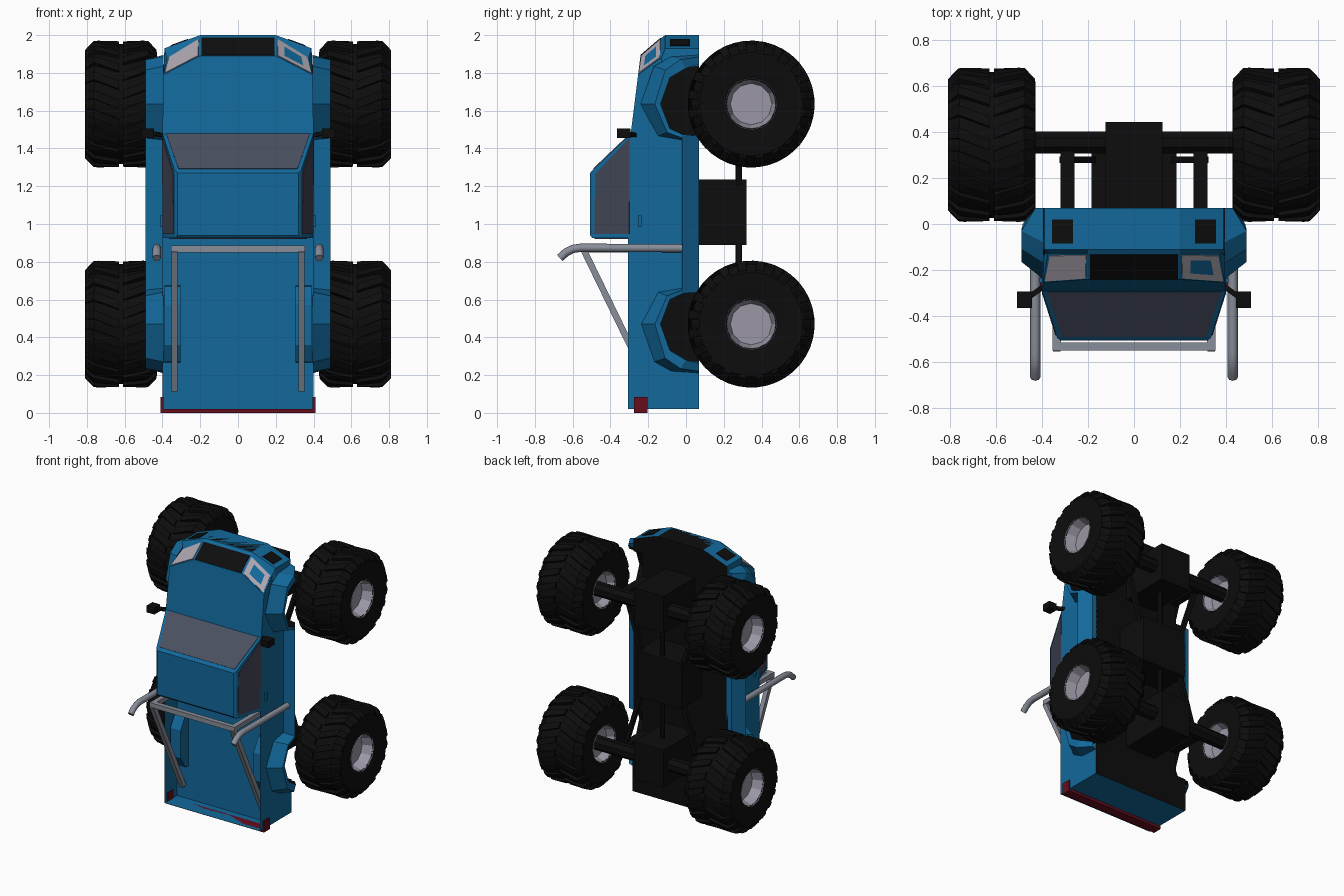
import bpy, bmesh
from math import cos, sin, pi
from mathutils import Vector, Matrix

if "Cube" in bpy.data.objects:
    bpy.data.objects.remove(bpy.data.objects["Cube"])


def mat(name, r, g, b):
    m = bpy.data.materials.new(name)
    m.diffuse_color = (r, g, b, 1)
    m.use_nodes = True
    m.node_tree.nodes["Principled BSDF"].inputs["Base Color"].default_value = m.diffuse_color
    return m


BLUE = mat("blue_paint", .006, .14, .33)
BLACK = mat("black_rubber", .004, .004, .004)
GLASS = mat("dark_glass", .07, .08, .12)
SIDE_GLASS = mat("side_glass", .05, .055, .085)
RED = mat("red_light", .13, .004, .012)
LAMP = mat("lamp_glass", .42, .38, .43)
STEEL = mat("steel", .25, .27, .32)
RIM = mat("rim_metal", .33, .31, .38)


def finish(name, bm, mats, mirror=False, under=False):
    bmesh.ops.recalc_face_normals(bm, faces=bm.faces)
    if under:  # underside faces take the second material
        for f in bm.faces:
            if f.normal.y > .9 and f.calc_center_median().y > .05:
                f.material_index = 1
    me = bpy.data.meshes.new(name)
    bm.to_mesh(me)
    bm.free()
    for m in mats:
        me.materials.append(m)
    ob = bpy.data.objects.new(name, me)
    bpy.context.collection.objects.link(ob)
    if mirror:
        ob.modifiers.new("mirror", 'MIRROR').use_mirror_merge = False
    return ob


def loft_into(bm, sections, wrap=True, caps=True, last_mat=0):
    rows = [[bm.verts.new(p) for p in s] for s in sections]
    n = len(rows[0])
    for k, (a, b) in enumerate(zip(rows, rows[1:])):
        for i in range(n if wrap else n - 1):
            j = (i + 1) % n
            f = bm.faces.new((a[i], a[j], b[j], b[i]))
            if k == len(rows) - 2:
                f.material_index = last_mat
    if caps:
        bm.faces.new(rows[0])
        bm.faces.new(rows[-1])


def loft(name, sections, mats, **kw):
    bm = bmesh.new()
    loft_into(bm, sections)
    return finish(name, bm, mats, **kw)


def rect(y, x0, x1, z0, z1):
    return [(x0, y, z0), (x1, y, z0), (x1, y, z1), (x0, y, z1)]


def box(name, x0, x1, y0, y1, z0, z1, m, **kw):
    return loft(name, [rect(y0, x0, x1, z0, z1), rect(y1, x0, x1, z0, z1)], [m], **kw)


def panel(name, pts, m, inset=0.0, mirror=False):
    # thin plate lying on a body face
    p = [Vector(q) for q in pts]
    c = sum(p, Vector()) / len(p)
    p = [q + (c - q).normalized() * inset for q in p]
    n = (p[2] - p[0]).cross(p[3] - p[1]).normalized() * .004
    return loft(name, [[q - n for q in p], [q + n for q in p]], [m], mirror=mirror)


def bar(name, p, q, r, m, n=4, mirror=False):
    p, q = Vector(p), Vector(q)
    d = q - p
    bm = bmesh.new()
    bmesh.ops.create_cone(bm, cap_ends=True, segments=n, radius1=r, radius2=r, depth=d.length,
                          matrix=Matrix.Translation((p + q) / 2) @ d.to_track_quat('Z', 'Y').to_matrix().to_4x4()
                          @ Matrix.Rotation(pi / n, 4, 'Z'))
    return finish(name, bm, [m], mirror=mirror)


def cut(ob, cutters):
    for c in cutters:
        b = ob.modifiers.new("arch", 'BOOLEAN')
        b.operation, b.solver, b.object = 'DIFFERENCE', 'EXACT', c
        b.material_mode = 'TRANSFER'


AXLES = {"front": (1.635, 1), "rear": (.47, -1)}

# Front clip: plan outlines stacked from hood to underside
hood_y = lambda z: -.295 + (z - 1.46) * .125


def plan(zc, x2, z2, y):
    pts = [(-.4, 1.46), (.4, 1.46), (x2, z2), (.2, zc), (-.2, zc), (-x2, z2)]
    return [(x, hood_y(z) if y is None else y, z) for x, z in pts]


levels = [plan(1.89, .395, 1.79, None), plan(1.985, .375, 1.88, -.13),
          plan(2.0, .39, 1.93, -.11), plan(2.0, .39, 1.93, .07)]
clip = loft("front_clip", levels, [BLUE, BLACK], under=True)

# Nose details
a, b = levels[0], levels[1]
panel("grille", [a[4], a[3], b[3], b[4]], BLACK, .008)
panel("headlight", [a[3], a[2], b[2], b[3]], LAMP, .012, True)
box("lower_grille", -.19, .19, -.1, .07, 1.99, 2.0, BLACK)
zf = lambda x: 2.0 - (x - .2) * .07 / .19
panel("fog_light", [(x, y, zf(x)) for x, y in ((.265, -.085), (.355, -.085), (.355, .02), (.265, .02))],
      BLACK, 0, True)

# Middle body and cab
loft("cab_floor", [rect(-.3, -.4, .4, .925, 1.46), rect(.07, -.4, .4, .925, 1.46)], [BLUE, BLACK], under=True)
lo, hi = rect(-.29, -.4, .4, .925, 1.48), rect(-.495, -.335, .335, .925, 1.285)
loft("cab", [lo, hi, rect(-.508, -.32, .32, .94, 1.27)], [BLUE])
panel("windshield", [lo[3], lo[2], hi[2], hi[3]], GLASS, .022)
panel("side_window", [lo[1], lo[2], hi[2], hi[1]], SIDE_GLASS, .025, True)
panel("rear_window", [lo[0], lo[1], hi[1], hi[0]], SIDE_GLASS, .035)
box("door_handle", .39, .412, -.255, -.235, .985, 1.045, BLUE, mirror=True)

# Open cargo bed
bm = bmesh.new()
loft_into(bm, [rect(y, -.4, .4, .02, .925) for y in (.07, -.308)])
top = min(bm.faces, key=lambda f: f.calc_center_median().y)
bmesh.ops.inset_region(bm, faces=[top], thickness=.015)
bmesh.ops.translate(bm, verts=top.verts, vec=(0, .15, 0))
bed = finish("cargo_bed", bm, [BLUE, BLACK], under=True)
well_profile = [(-.1, .26), (-.19, .27), (-.25, .36), (-.25, .57), (-.19, .67), (-.1, .68)]
well = loft("bed_wheel_well", [[(x, y, z) for y, z in well_profile] for x in (.305, .39)], [BLUE], mirror=True)

# Wheel arches: flared lip running out, then back in as a black liner
big = [(.07, -.19), (-.03, -.19), (-.15, -.17), (-.24, 0), (-.17, .2), (-.08, .25), (.07, .26)]
lip = [(.07, -.18), (-.02, -.18), (-.1, -.15), (-.165, 0), (-.11, .18), (-.03, .235), (.07, .25)]
arch = [(.07, -.17), (-.02, -.16), (-.085, -.13), (-.135, 0), (-.085, .14), (0, .19), (.07, .21)]
cutters = {}
for end, (c, s) in AXLES.items():
    ring = lambda prof, x, tuck=0: [(x - (tuck if y > .05 else 0), y, c + s * z) for y, z in prof]
    bm = bmesh.new()
    loft_into(bm, [ring(big, .395), ring(lip, .49, .06), ring(arch, .485, .06), ring(arch, .3)],
              wrap=False, caps=False, last_mat=1)
    finish(end + "_fender_flare", bm, [BLUE, BLACK], mirror=True)
    hole = [(.12, -.17)] + arch[1:-1] + [(.12, .21)]
    cutters[end] = []
    for side in (-1, 1):
        k = loft(end + "_arch_cutter", [ring(hole, x * side) for x in (.315, .6)], [BLACK])
        k.hide_render = True
        k.hide_viewport = False
        k.display_type = 'WIRE'
        k.hide_set(True)
        cutters[end].append(k)
cut(clip, cutters["front"])
cut(bed, cutters["rear"])
cut(well, cutters["rear"])
loft("side_sill", [[(.39, -.025, z), (.49, -.02, z), (.43, .07, z), (.39, .07, z)] for z in (.64, 1.465)],
     [BLUE], mirror=True)

# Tail light strip, mirrors
box("tail_strip", -.41, .41, -.275, -.205, 0, .02, RED)
box("tail_light", .395, .41, -.275, -.205, 0, .085, RED, mirror=True)
box("mirror_head", .445, .51, -.365, -.295, 1.455, 1.505, BLACK, mirror=True)
bar("mirror_arm", (.39, -.27, 1.47), (.46, -.32, 1.48), .016, BLACK, mirror=True)

# Roll bar and exhaust stacks
box("roll_bar_top", -.355, .355, -.55, -.515, .85, .885, STEEL)
box("roll_bar_post", .318, .354, -.53, -.15, .85, .885, STEEL, mirror=True)
bar("roll_bar_brace", (.336, -.54, .86), (.336, -.18, .12), .024, STEEL, mirror=True)
for x in (-.43, .43):
    cu = bpy.data.curves.new("exhaust_stack", 'CURVE')
    cu.dimensions, cu.bevel_depth, cu.bevel_resolution, cu.use_fill_caps = '3D', .022, 2, True
    sp = cu.splines.new('POLY')
    path = [(-.01, .872), (-.56, .874), (-.6, .868), (-.635, .85), (-.668, .82)]
    sp.points.add(len(path) - 1)
    for p, (y, z) in zip(sp.points, path):
        p.co = (x, y, z, 1)
    cu.materials.append(STEEL)
    bpy.context.collection.objects.link(bpy.data.objects.new("exhaust_stack", cu))


# Wheels: lathed tyre with staggered lugs, dished rim on both sides
def wheel_ring(x, r, c, n):
    return [(x, .345 + r * cos(2 * pi * i / n), c + r * sin(2 * pi * i / n)) for i in range(n)]


N = 20
for end, (c, s) in AXLES.items():
    bm = bmesh.new()
    prof = [(.445, .13), (.435, .19), (.43, .275), (.48, .318), (.76, .318), (.81, .275), (.805, .19), (.795, .13)]
    loft_into(bm, [wheel_ring(x, r, c, N) for x, r in prof], caps=False)
    at = lambda x, r, t: (x, .345 + r * cos(t), c + r * sin(t))
    for i in range(N):
        for side in (-1, 1):
            t0 = 2 * pi * (i + (.5 if side > 0 else 0)) / N
            secs = []
            for dx, r, skew in ((.01, .333, .16), (.12, .336, .03), (.145, .334, 0), (.189, .288, 0)):
                x = .62 + side * dx
                secs.append([at(x, rr, t0 + skew + w) for rr, w in
                             ((r - .035, -.075), (r, -.07), (r, .07), (r - .035, .075))])
            loft_into(bm, secs)
    finish(end + "_tyre", bm, [BLACK], mirror=True)
    bm = bmesh.new()
    loft_into(bm, [wheel_ring(x, r, c, 12) for x, r in
                   ((.5, .11), (.438, .138), (.46, .142), (.78, .142), (.803, .138), (.72, .11))])
    finish(end + "_rim", bm, [RIM], mirror=True)

    # Axle, differential, shock mounts and links
    bar(end + "_axle", (-.52, .355, c), (.52, .355, c), .052, BLACK, 8)
    box(end + "_differential", -.125, .125, .07, .445, c - .14, c + .14, BLACK)
    box(end + "_shock", .26, .32, .06, .34, c - .03, c + .03, BLACK, mirror=True)
    bar(end + "_link", (.31, .28, c), (.17, .28, 1.06 + s * .14), .021, BLACK, mirror=True)
    bar(end + "_drive_shaft", (0, .28, c), (0, .28, 1.06), .018, BLACK, 8)
box("transfer_case", -.185, .185, .06, .32, .89, 1.235, BLACK)
